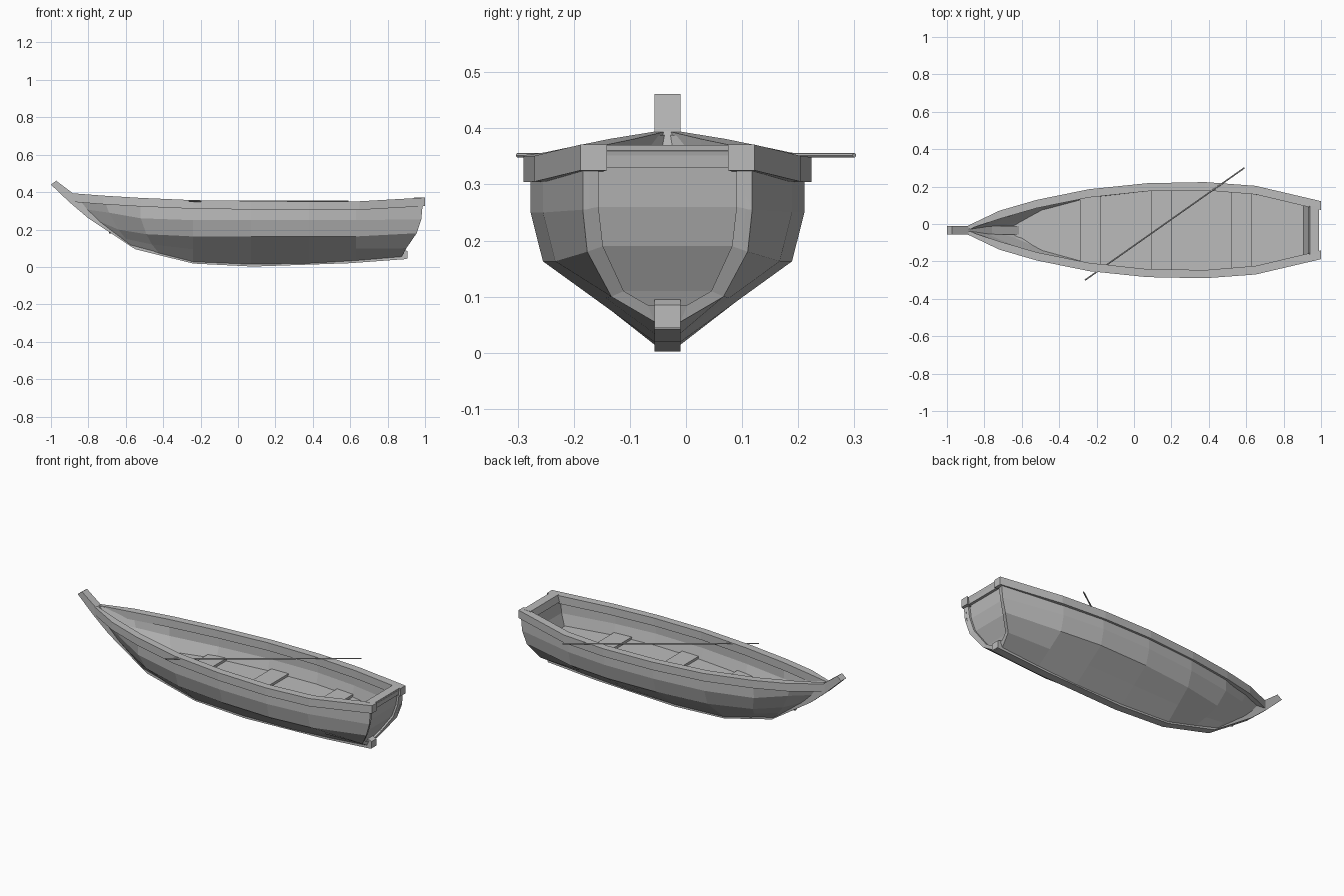
import bpy, bmesh
from mathutils import Vector

if "Cube" in bpy.data.objects:
    bpy.data.objects.remove(bpy.data.objects["Cube"])

CY = -0.033  # centreline of the boat

wood = bpy.data.materials.new("grey_wood")
wood.use_nodes = True
wood.diffuse_color = (0.5, 0.5, 0.5, 1)
wood.node_tree.nodes["Principled BSDF"].inputs["Base Color"].default_value = (0.5, 0.5, 0.5, 1)


def finish(name, bm):
    bmesh.ops.recalc_face_normals(bm, faces=bm.faces)
    mesh = bpy.data.meshes.new(name)
    bm.to_mesh(mesh)
    bm.free()
    mesh.materials.append(wood)
    obj = bpy.data.objects.new(name, mesh)
    bpy.context.collection.objects.link(obj)
    return obj


def loft(name, rings, closed=False, caps=False):
    """Skin a list of equal point rings; points are (x, offset from centreline, z)."""
    bm = bmesh.new()
    rows = [[bm.verts.new((x, CY + y, z)) for x, y, z in r] for r in rings]
    n = len(rings[0])
    for a, b in zip(rows, rows[1:]):
        for i in range(n if closed else n - 1):
            j = (i + 1) % n
            bm.faces.new((a[i], a[j], b[j], b[i]))
    if caps:
        bm.faces.new(rows[0])
        bm.faces.new(rows[-1])
    return finish(name, bm)


def mirrored(half):
    """Full section from a half section that runs keel to sheer."""
    return [(x, -w, z) for x, w, z in reversed(half)] + list(half)


# Hull half sections, bow to stern: keel, bilge, chine, side, sheer
sections = [
    [(-.66, .012, .17), (-.72, .012, .215), (-.78, .012, .26), (-.83, .012, .31), (-.89, .012, .385)],
    [(-.57, .02, .11), (-.60, .035, .15), (-.64, .05, .2), (-.69, .075, .29), (-.72, .09, .375)],
    [(-.42, .02, .07), (-.46, .06, .12), (-.49, .115, .175), (-.52, .148, .26), (-.52, .15, .36)],
]
for x, keel, chine, side in [(-.24, .025, .178, .207), (.07, .012, .212, .238),
                             (.38, .017, .222, .244), (.63, .032, .2, .222)]:
    sections.append([(x, .02, keel), (x, chine / 2 + .01, (keel + .163) / 2),
                     (x, chine, .163), (x, side, .25), (x, side, .345)])
stern = [(.875, .023, .055), (.9, .1, .1), (.955, .143, .18), (.98, .151, .255), (.99, .151, .36)]
sections.append(stern)

hull = loft("hull", [mirrored(s) for s in sections])
shell = hull.modifiers.new("planking", 'SOLIDIFY')
shell.thickness = 0.012
shell.offset = -1
# planking must thicken towards the inside
if hull.data.polygons[len(hull.data.polygons) // 2].normal.z > 0:
    hull.data.flip_normals()

# Transom: solid board with a recessed panel
bm = bmesh.new()
outer = [bm.verts.new((x, CY + w, z)) for x, w, z in mirrored(stern)]
inner = [bm.verts.new((x - .05, CY + w * .95, z + .005)) for x, w, z in mirrored(stern)]
panel = [(.888, .035, .085), (.9, .078, .11), (.95, .115, .19), (.972, .123, .26), (.982, .123, .33)]
rim = [bm.verts.new((x, CY + w, z)) for x, w, z in mirrored(panel)]
deep = [bm.verts.new((x - .012, CY + w, z)) for x, w, z in mirrored(panel)]
n = len(outer)
for a, b in ((outer, inner), (outer, rim), (rim, deep)):
    for i in range(n):
        j = (i + 1) % n
        bm.faces.new((a[i], a[j], b[j], b[i]))
for cap in (inner, deep):
    for i in range(n // 2 - 1):
        bm.faces.new((cap[i], cap[i + 1], cap[n - 2 - i], cap[n - 1 - i]))
finish("transom", bm)

# Gunwale rails: x, inner half width, outer half width, top height
rail = [(-.9, .001, .018, .395), (-.72, .06, .104, .381), (-.52, .118, .162, .369),
        (-.24, .175, .219, .357), (.07, .208, .251, .353), (.38, .213, .257, .35),
        (.65, .191, .237, .351), (1.0, .108, .155, .371)]
for side, name in ((1, "left_rail"), (-1, "right_rail")):
    loft(name, [[(x, side * i, t), (x, side * o, t), (x, side * o, t - .046), (x, side * i, t - .046)]
                for x, i, o, t in rail], closed=True, caps=True)
# Cross rail on top of the transom
loft("stern_rail", [[(.94, y, .37), (.99, y, .37), (.985, y, .33), (.93, y, .33)]
                    for y in (-.13, .13)], closed=True, caps=True)

# Keel and stem: one strip along the centreline, outer and inner edge
keel = [(-1.0, .44, -.972, .461), (-.9, .345, -.885, .395), (-.8, .26, -.76, .285),
        (-.55, .095, -.53, .135), (-.24, .018, -.23, .05), (.08, .002, .08, .03),
        (.6, .02, .6, .045), (.9, .042, .9, .065)]
loft("keel_and_stem", [[(a, -.023, b), (a, .023, b), (c, .023, d), (c, -.023, d)]
                       for a, b, c, d in keel], closed=True, caps=True)
# Short post joining the keel to the transom
loft("stern_post", [[(.83, y, .045), (.905, y, .045), (.905, y, .085), (.87, y, .1)]
                    for y in (-.023, .023)], closed=True, caps=True)


def beam(x, level):
    """Half width inside the hull at a given x, taken between chine and side."""
    pts = []
    for s in sections:
        (xa, wa, za), (xb, wb, zb) = s[2], s[3]
        t = (level - za) / (zb - za)
        pts.append((xa + t * (xb - xa), wa + t * (wb - wa)))
    for (xa, wa), (xb, wb) in zip(pts, pts[1:]):
        if xa <= x <= xb:
            return max(.01, wa + (x - xa) / (xb - xa) * (wb - wa) - .007)
    return .02


def deck(name, xs, top, thick):
    loft(name, [[(x, -beam(x, top), top), (x, beam(x, top), top),
                 (x, beam(x, top) - .01, top - thick), (x, -beam(x, top) + .01, top - thick)]
                for x in xs], closed=True, caps=True)


# Floor boards and three thwarts
deck("floor", [-.69, -.64, -.5, -.24, .07, .38, .63, .92], .19, .012)
for i, x in enumerate((-.29, .09, .52)):
    deck(f"thwart_{i + 1}", [x, x + .11], .204, .016)

# Thin pole lying across the rails
a, b = Vector((-.262, -.3, .352)), Vector((.59, .3, .352))
bpy.ops.mesh.primitive_cylinder_add(vertices=8, radius=.004, depth=(b - a).length, location=(a + b) / 2)
pole = bpy.context.object
pole.name = "pole"
pole.rotation_euler = (b - a).to_track_quat('Z', 'Y').to_euler()
pole.data.materials.append(wood)
